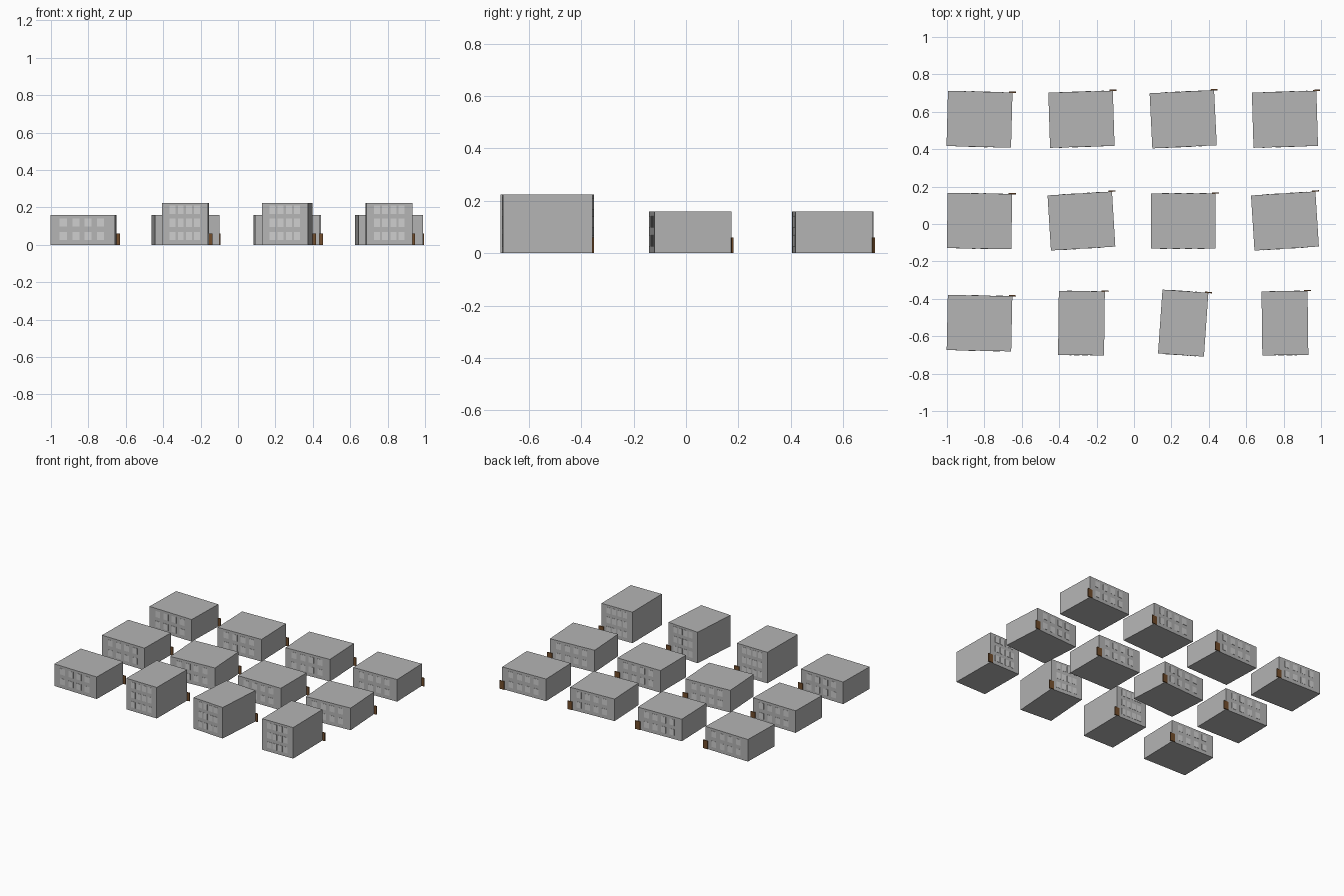
import bpy, bmesh, math
from mathutils import Matrix, Vector

if "Cube" in bpy.data.objects:
    bpy.data.objects.remove(bpy.data.objects["Cube"])


def material(name, rgb):
    m = bpy.data.materials.new(name)
    m.diffuse_color = (*rgb, 1)
    m.use_nodes = True
    m.node_tree.nodes["Principled BSDF"].inputs["Base Color"].default_value = m.diffuse_color
    return m


WALL = material("wall grey", (0.46, 0.46, 0.46))
GLASS = material("window pale grey", (0.62, 0.62, 0.62))
WOOD = material("door brown", (0.17, 0.075, 0.025))


def boxes(name, items, mat, place):
    """One object made of axis-aligned boxes (centre, size), then placed."""
    bm = bmesh.new()
    for centre, size in items:
        m = Matrix.Translation(centre) @ Matrix.Diagonal(Vector((*size, 1)))
        bmesh.ops.create_cube(bm, size=1, matrix=m)
    me = bpy.data.meshes.new(name)
    bm.to_mesh(me)
    bm.free()
    me.materials.append(mat)
    ob = bpy.data.objects.new(name, me)
    ob.matrix_world = place
    bpy.context.collection.objects.link(ob)


# width, depth, height, window columns, window width, window row centres
WIDE = (0.345, 0.295, 0.16, (-0.105, -0.037, 0.028, 0.095), 0.038, (0.048, 0.12))
TALL = (0.246, 0.342, 0.225, (-0.066, -0.023, 0.021, 0.064), 0.032, (0.048, 0.118, 0.188))


def house(label, kind, x, y, turn):
    w, d, h, cols, ww, rows = kind
    place = Matrix.Translation((x, y, 0)) @ Matrix.Rotation(math.radians(turn), 4, 'Z')
    # plain block with flat roof
    boxes(label + "_walls", [((0, 0, h / 2), (w, d, h))], WALL, place)
    # window plates on front and back
    panes = [((cx * -s, s * d / 2, z), (ww, 0.003, 0.044))
             for s in (-1, 1) for cx in cols for z in rows]
    boxes(label + "_windows", panes, GLASS, place)
    # door plate straddling the back right corner
    boxes(label + "_door", [((w / 2, d / 2 + 0.002, 0.03), (0.038, 0.007, 0.06))], WOOD, place)


# column centres, and (row y, [(kind, turn), ...]) from back to front
XS = (-0.826, -0.281, 0.263, 0.807)
ROWS = (
    ("back", 0.56, ((WIDE, -1.5), (WIDE, 1.8), (WIDE, 2.8), (WIDE, 1.7))),
    ("middle", 0.016, ((WIDE, -1.0), (WIDE, 3.5), (WIDE, 0.0), (WIDE, 3.6))),
    ("front", -0.53, ((WIDE, -1.2), (TALL, -0.7), (TALL, -4.0), (TALL, 0.7))),
)
for row, y, line in ROWS:
    for i, (kind, turn) in enumerate(line):
        house(f"{row}_house_{i + 1}", kind, XS[i], y, turn)
